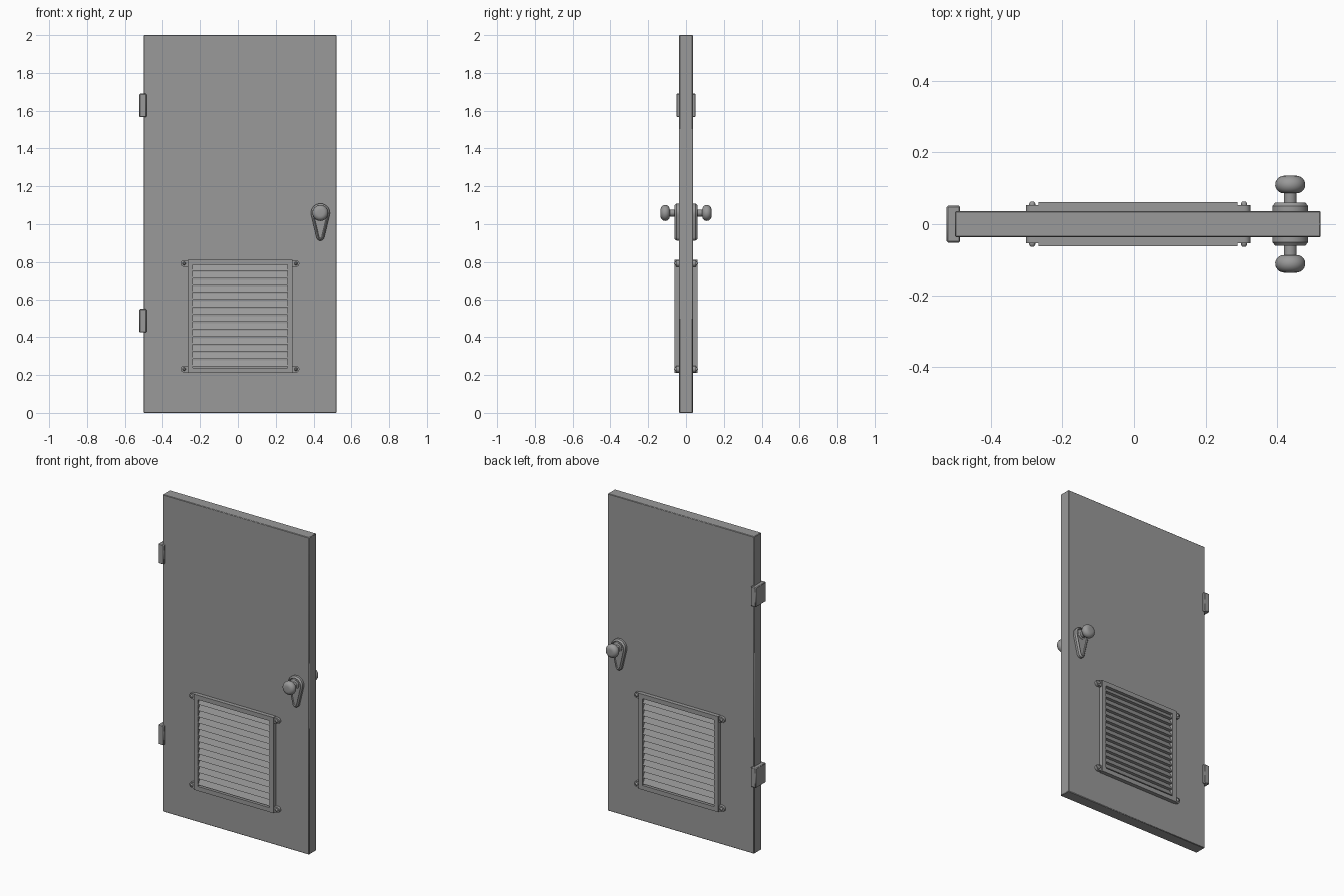
import bpy, bmesh
from math import pi, sin, cos, asin, radians

if "Cube" in bpy.data.objects:
    bpy.data.objects.remove(bpy.data.objects["Cube"])

FACE = 0.036          # half thickness of the door leaf

# Dark grey paint
PAINT = bpy.data.materials.new("dark_grey")
PAINT.diffuse_color = (0.32, 0.32, 0.32, 1)
PAINT.use_nodes = True
PAINT.node_tree.nodes["Principled BSDF"].inputs["Base Color"].default_value = PAINT.diffuse_color


def finish(name, bm, mirror=False, bevel=0, segs=1):
    bmesh.ops.recalc_face_normals(bm, faces=bm.faces)
    me = bpy.data.meshes.new(name)
    bm.to_mesh(me)
    bm.free()
    me.materials.append(PAINT)
    ob = bpy.data.objects.new(name, me)
    bpy.context.collection.objects.link(ob)
    if bevel:
        b = ob.modifiers.new("bevel", 'BEVEL')
        b.width, b.segments = bevel, segs
    if mirror:        # repeat on the back of the door
        m = ob.modifiers.new("mirror", 'MIRROR')
        m.use_axis = (False, True, False)
    bpy.ops.object.select_all(action='DESELECT')
    ob.select_set(True)
    bpy.context.view_layer.objects.active = ob
    bpy.ops.object.shade_smooth_by_angle(angle=radians(35))
    return ob


def box(bm, x0, x1, y0, y1, z0, z1):
    vs = bmesh.ops.create_cube(bm, size=1)["verts"]
    for v in vs:
        v.co = ((x0 + x1) / 2 + v.co.x * (x1 - x0),
                (y0 + y1) / 2 + v.co.y * (y1 - y0),
                (z0 + z1) / 2 + v.co.z * (z1 - z0))


def loft(bm, outline, steps, cap=True):
    """Join outlines; each step is (inset, distance in front of centre)."""
    rings = [[bm.verts.new((x, -d, z)) for x, z in outline(o)] for o, d in steps]
    n = len(rings[0])
    for a, b in zip(rings, rings[1:]):
        for i in range(n):
            j = (i + 1) % n
            bm.faces.new((a[i], a[j], b[j], b[i]))
    if cap:
        bm.faces.new(rings[0])
        bm.faces.new(rings[-1])


def arc(cx, cz, r, a0, a1, n):
    return [(cx + r * cos(a0 + (a1 - a0) * i / n),
             cz + r * sin(a0 + (a1 - a0) * i / n)) for i in range(n + 1)]


# Door leaf
bm = bmesh.new()
box(bm, -0.50, 0.521, -FACE, FACE, 0, 2)
finish("door_leaf", bm, bevel=0.003)

# Hinges wrapping the left edge
for label, z in (("lower", 0.487), ("upper", 1.628)):
    bm = bmesh.new()
    box(bm, -0.523, -0.485, -0.051, 0.051, z - 0.062, z + 0.062)
    finish(label + "_hinge", bm, bevel=0.004)

# Vent frame
X0, X1, Z0, Z1 = -0.266, 0.289, 0.210, 0.813


def rect(o):
    return [(X0 + o, Z0 + o), (X1 - o, Z0 + o), (X1 - o, Z1 - o), (X0 + o, Z1 - o)]


bm = bmesh.new()
loft(bm, rect, [(0, FACE - 0.003), (0, 0.061), (0.028, 0.061),
                (0.028, FACE - 0.003)], cap=False)
finish("vent_frame", bm, mirror=True)

# Vent slats, sloping outwards and down with level undersides
bm = bmesh.new()
COUNT = 14
pitch = (Z1 - Z0 - 0.056) / COUNT
for i in range(COUNT):
    z = Z0 + 0.028 + i * pitch
    profile = [(-0.057, z + 0.008), (-0.040, z + pitch), (-0.034, z + pitch),
               (-0.034, z + 0.008)]
    ends = [[bm.verts.new((x, y, h)) for y, h in profile]
            for x in (X0 + 0.027, X1 - 0.027)]
    bm.faces.new(ends[0])
    bm.faces.new(ends[1])
    for k in range(4):
        j = (k + 1) % 4
        bm.faces.new((ends[0][k], ends[0][j], ends[1][j], ends[1][k]))
finish("vent_slats", bm, mirror=True)

# Fixing tabs and screws at the vent corners
bm = bmesh.new()
for x, s in ((X0, -1), (X1, 1)):
    for z in (Z0 + 0.021, Z1 - 0.021):
        def tab(o):
            pts = arc(x + s * 0.018, z, 0.018 - o, -pi / 2, -pi / 2 + s * pi, 10)
            return pts + [(x - s * 0.005, pts[-1][1]), (x - s * 0.005, pts[0][1])]

        def screw(o):
            return arc(x + s * 0.018, z, 0.009 - o, 0, 2 * pi * 11 / 12, 11)
        loft(bm, tab, [(0, FACE - 0.003), (0, 0.053)])
        loft(bm, screw, [(0, 0.052), (0, 0.056), (0.002, 0.060), (0.005, 0.063)])
finish("vent_tabs", bm, mirror=True)

# Teardrop handle plate with a recessed middle
KX, KZ, DROP = 0.436, 1.059, 0.125


def teardrop(o):
    r1, r2 = 0.050 - o, 0.021 - o
    a = asin((r1 - r2) / DROP)
    return (arc(KX, KZ, r1, -a, pi + a, 28)
            + arc(KX, KZ - DROP, r2, pi + a, 2 * pi - a, 12))


bm = bmesh.new()
loft(bm, teardrop, [(0, FACE - 0.003), (0, 0.050), (0.004, 0.055), (0.008, 0.060),
                    (0.011, 0.059), (0.014, 0.053)])
finish("handle_plate", bm, mirror=True)

# Round knob on a neck
KNOB_R = 0.042


def ring(o):
    return arc(KX, KZ, KNOB_R - o, 0, 2 * pi * 31 / 32, 31)


radii = [(0.027, 0.050), (0.027, 0.056), (0.018, 0.060), (0.018, 0.086)]
radii += [(0.016 + 0.026 * cos(t), 0.110 + 0.025 * sin(t))
          for t in [radians(-70 + 16 * k) for k in range(11)]]
bm = bmesh.new()
loft(bm, ring, [(KNOB_R - r, d) for r, d in radii])
finish("door_knob", bm, mirror=True)
